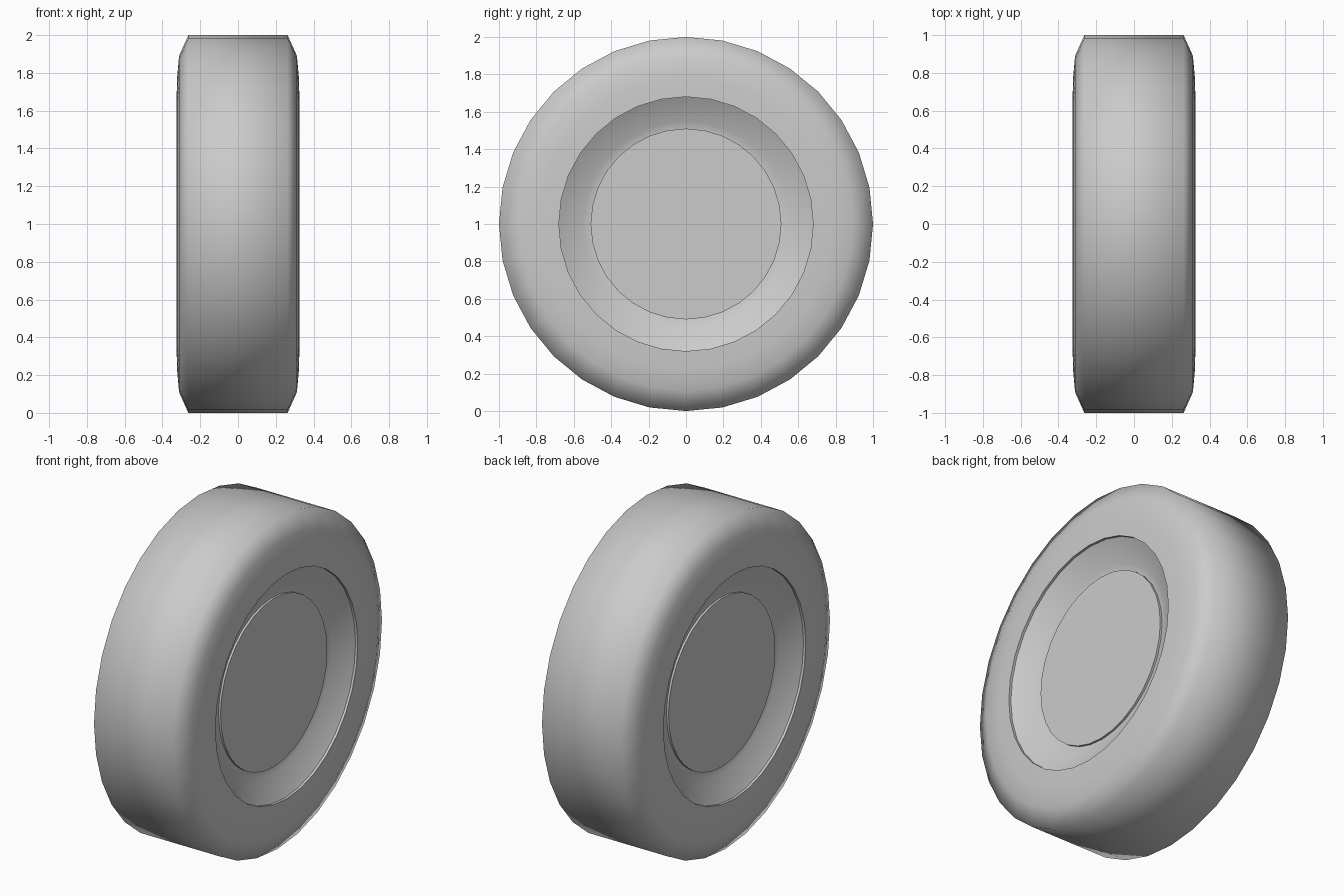
import bpy, bmesh, math

if "Cube" in bpy.data.objects:
    bpy.data.objects.remove(bpy.data.objects["Cube"])

SEGMENTS = 32
AXLE_Z = 1.0


def lathe(name, half_profile, angle):
    """Spin a mirrored (x, radius) half profile around the x axis."""
    profile = half_profile + [(-x, r) for x, r in reversed(half_profile)]
    bm = bmesh.new()
    rings = []
    for x, r in profile:
        ring = []
        for i in range(SEGMENTS):
            a = 2 * math.pi * i / SEGMENTS
            ring.append(bm.verts.new((x, r * math.cos(a), r * math.sin(a))))
        rings.append(ring)
    for a, b in zip(rings, rings[1:]):
        for i in range(SEGMENTS):
            j = (i + 1) % SEGMENTS
            bm.faces.new((a[i], a[j], b[j], b[i]))
    # Close both ends with flat caps
    bm.faces.new(rings[0])
    bm.faces.new(rings[-1])
    bmesh.ops.recalc_face_normals(bm, faces=bm.faces)
    mesh = bpy.data.meshes.new(name)
    bm.to_mesh(mesh)
    bm.free()
    obj = bpy.data.objects.new(name, mesh)
    bpy.context.collection.objects.link(obj)
    obj.location.z = AXLE_Z
    bpy.ops.object.select_all(action='DESELECT')
    obj.select_set(True)
    bpy.context.view_layer.objects.active = obj
    bpy.ops.object.shade_smooth_by_angle(angle=math.radians(angle))
    return obj


# Tyre: tread, bevelled shoulders, gently bulged sidewalls, inner lip
lathe("tyre", [(0.20, 0.68), (0.325, 0.68), (0.322, 0.78),
               (0.312, 0.89), (0.263, 1.0)], 75)

# Rim: dished ring sloping in towards the hub
lathe("rim", [(0.225, 0.50), (0.235, 0.55), (0.31, 0.68)], 50)

# Hub: flat disc standing slightly proud of the rim's inner edge
lathe("hub", [(0.24, 0.51)], 40)
